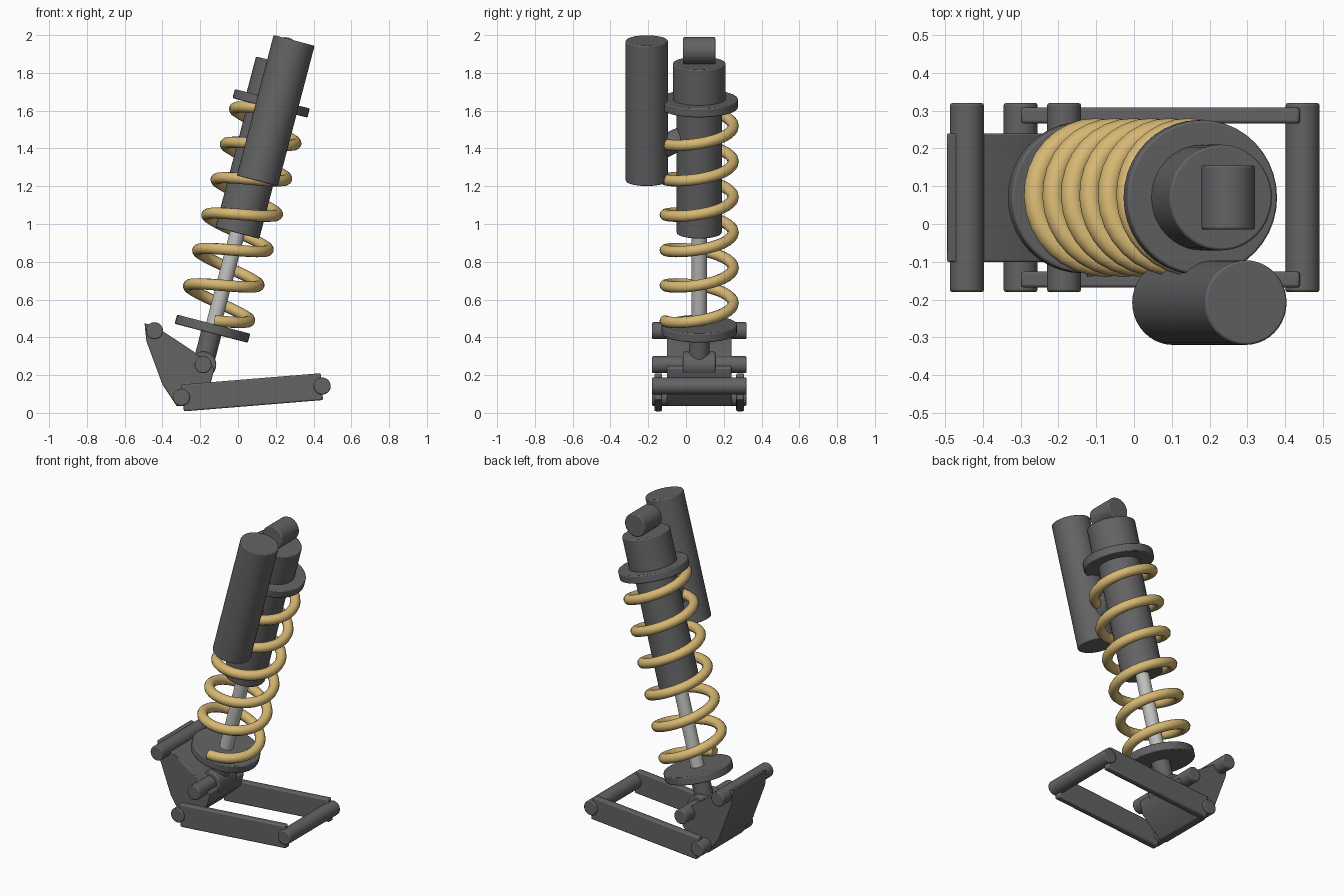
import bpy, bmesh, math
from mathutils import Vector, Matrix

if "Cube" in bpy.data.objects:
    bpy.data.objects.remove(bpy.data.objects["Cube"])

TILT = math.radians(14.6)
YC = 0.07                                   # y of the damper centre line
BASE = Vector((-0.185, YC, 0.255))          # lower pivot of the damper
AXIS = Vector((math.sin(TILT), 0, math.cos(TILT)))
SIDE = Vector((math.cos(TILT), 0, -math.sin(TILT)))


def material(name, rgb):
    m = bpy.data.materials.new(name)
    m.diffuse_color = (*rgb, 1)
    m.use_nodes = True
    m.node_tree.nodes["Principled BSDF"].inputs["Base Color"].default_value = m.diffuse_color
    return m


DARK = material("dark grey", (0.125, 0.125, 0.13))
STEEL = material("light steel", (0.53, 0.53, 0.52))
GOLD = material("spring gold", (0.68, 0.48, 0.17))


def finish(name, bm, mat, bevel=0.0):
    bmesh.ops.recalc_face_normals(bm, faces=bm.faces[:])
    me = bpy.data.meshes.new(name)
    bm.to_mesh(me)
    bm.free()
    me.materials.append(mat)
    ob = bpy.data.objects.new(name, me)
    bpy.context.collection.objects.link(ob)
    if bevel:
        b = ob.modifiers.new("bevel", 'BEVEL')
        b.width, b.segments, b.limit_method = bevel, 2, 'ANGLE'
        b.angle_limit = math.radians(40)
    bpy.ops.object.select_all(action='DESELECT')
    ob.select_set(True)
    bpy.context.view_layer.objects.active = ob
    bpy.ops.object.shade_smooth_by_angle(angle=math.radians(35))
    return ob


def cylinder(name, a, b, r, mat=DARK, bevel=0.006):
    a, b = Vector(a), Vector(b)
    rot = (b - a).to_track_quat('Z', 'Y').to_matrix().to_4x4()
    bm = bmesh.new()
    bmesh.ops.create_cone(bm, cap_ends=True, segments=40, radius1=r, radius2=r,
                          depth=(b - a).length, matrix=Matrix.Translation((a + b) / 2) @ rot)
    return finish(name, bm, mat, bevel)


def on_axis(s):
    return BASE + AXIS * s


def coaxial(name, s0, s1, r, mat=DARK, bevel=0.006):
    return cylinder(name, on_axis(s0), on_axis(s1), r, mat, bevel)


def cross_rod(name, x, z, r, half):
    return cylinder(name, (x, YC - half, z), (x, YC + half, z), r)


def prism(name, outline, y0, y1, bevel):
    bm = bmesh.new()
    face = bm.faces.new([bm.verts.new((x, y0, z)) for x, z in outline])
    ext = bmesh.ops.extrude_face_region(bm, geom=[face])
    verts = [v for v in ext["geom"] if isinstance(v, bmesh.types.BMVert)]
    bmesh.ops.translate(bm, verts=verts, vec=(0, y1 - y0, 0))
    return finish(name, bm, DARK, bevel)


# Damper parts along the tilted axis
coaxial("lower_shaft", 0.0, 0.20, 0.055)
coaxial("lower_spring_seat", 0.172, 0.222, 0.2)
coaxial("piston_rod", 0.2, 0.75, 0.04, STEEL, 0)
coaxial("damper_body", 0.72, 1.43, 0.12)
coaxial("upper_spring_seat", 1.405, 1.455, 0.205)
coaxial("damper_cap", 1.43, 1.65, 0.14)
cross_rod("lower_eyelet", BASE.x, BASE.z, 0.07, 0.085)
cross_rod("upper_eyelet", 0.249, 1.918, 0.071, 0.085)

# Side reservoir with its sloping link to the body
cylinder("reservoir", (0.102, -0.208, 1.228), (0.297, -0.208, 1.972), 0.112)
cylinder("reservoir_link", (0.14, -0.20, 1.37), (0.135, YC, 1.50), 0.06)

# Coil spring: a ring swept along a helix
TURNS, STEPS, RING, R, WIRE = 6, 32, 12, 0.18, 0.03
S0, S1 = 0.24, 1.402


def helix(t):
    ang = -math.pi / 2 + math.tau * TURNS * t
    out = SIDE * math.cos(ang) + Vector((0, 1, 0)) * math.sin(ang)
    return on_axis(S0 + (S1 - S0) * t) + out * R, out


bm = bmesh.new()
rings = []
for i in range(TURNS * STEPS + 1):
    t = i / (TURNS * STEPS)
    p, out = helix(t)
    tangent = (helix(t + 0.0005)[0] - helix(t - 0.0005)[0]).normalized()
    up = tangent.cross(out).normalized()
    rings.append([bm.verts.new(p + (out * math.cos(a) + up * math.sin(a)) * WIRE)
                  for a in (math.tau * k / RING for k in range(RING))])
for q, n in zip(rings, rings[1:]):
    for k in range(RING):
        j = (k + 1) % RING
        bm.faces.new((q[k], q[j], n[j], n[k]))
bm.faces.new(rings[0])
bm.faces.new(rings[-1])
finish("coil_spring", bm, GOLD)

# Rocker block carrying the pivots
prism("rocker", [(-0.495, 0.475), (-0.44, 0.46), (-0.235, 0.325), (-0.125, 0.235),
                 (-0.145, 0.155), (-0.275, 0.035), (-0.325, 0.037), (-0.40, 0.15),
                 (-0.485, 0.38)], YC - 0.17, YC + 0.17, 0.004)

# Pivot rods across the linkage
for name, x, z in (("rocker_top_rod", -0.442, 0.435), ("damper_pivot_rod", -0.185, 0.255),
                   ("arm_inner_rod", -0.30, 0.082), ("arm_outer_rod", 0.446, 0.142)):
    cross_rod(name, x, z, 0.045, 0.25)

# Pair of link arms
for name, s in (("front_arm", -1), ("back_arm", 1)):
    y = YC + s * 0.217
    prism(name, [(-0.287, 0.008), (0.45, 0.068), (0.438, 0.21), (-0.30, 0.15)],
          y - 0.021, y + 0.021, 0.008)
